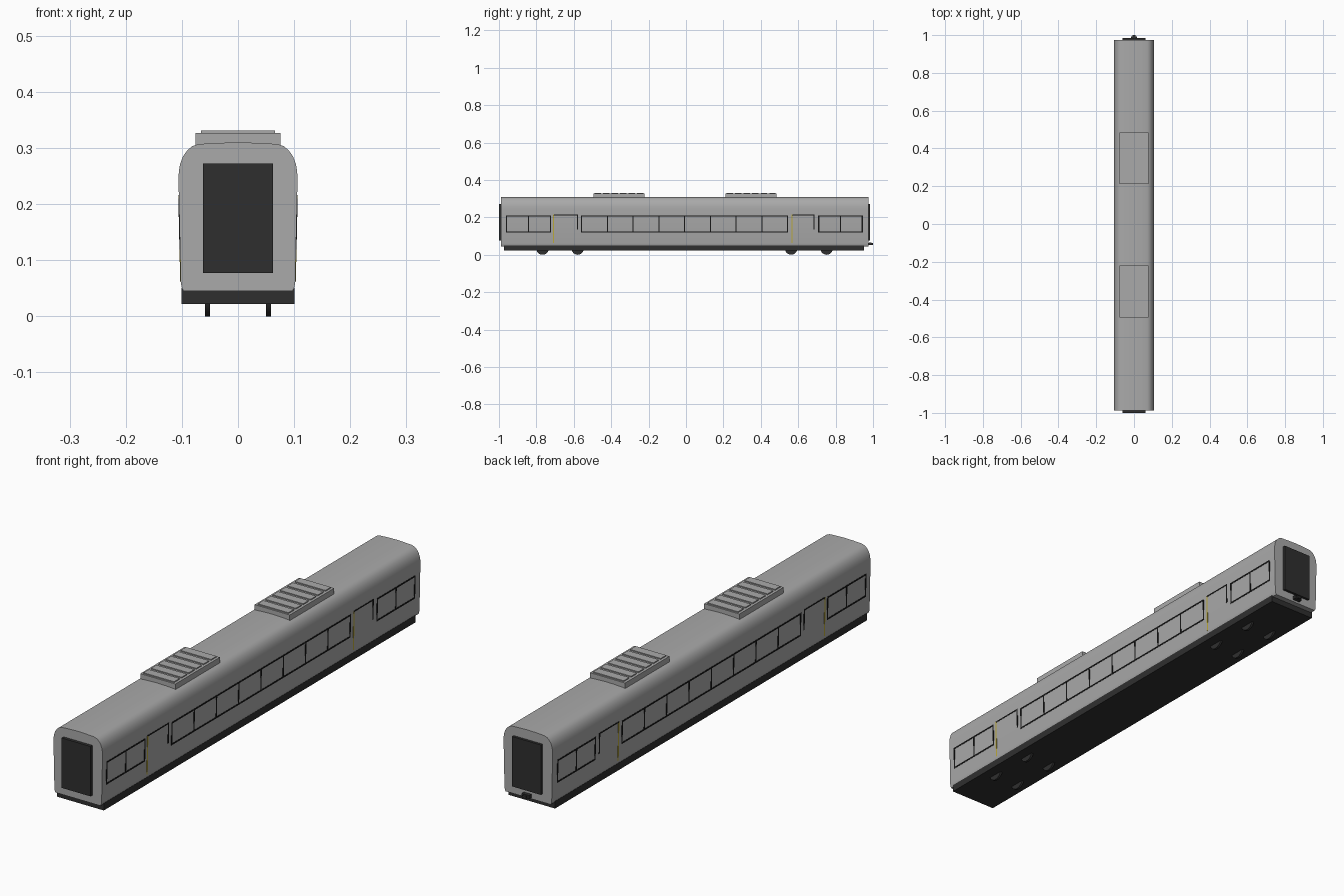
import bpy, bmesh, math

if "Cube" in bpy.data.objects:
    bpy.data.objects.remove(bpy.data.objects["Cube"])


def material(name, color):
    m = bpy.data.materials.new(name)
    m.diffuse_color = (*color, 1)
    m.use_nodes = True
    m.node_tree.nodes["Principled BSDF"].inputs["Base Color"].default_value = m.diffuse_color
    return m


GREY = material("body_grey", (0.40, 0.40, 0.40))
DARK = material("charcoal", (0.028, 0.028, 0.028))
BLACK = material("frame_black", (0.008, 0.008, 0.008))
YELLOW = material("door_yellow", (0.50, 0.40, 0.04))


def finish(name, bm, mat, smooth=False):
    bmesh.ops.recalc_face_normals(bm, faces=bm.faces)
    me = bpy.data.meshes.new(name)
    bm.to_mesh(me)
    bm.free()
    me.materials.append(mat)
    ob = bpy.data.objects.new(name, me)
    bpy.context.collection.objects.link(ob)
    if smooth:
        bpy.context.view_layer.objects.active = ob
        ob.select_set(True)
        bpy.ops.object.shade_smooth_by_angle(angle=math.radians(35))
        ob.select_set(False)
    return ob


def add_prism(bm, ring_a, ring_b):
    """Closed solid between two matching rings of points."""
    a = [bm.verts.new(p) for p in ring_a]
    b = [bm.verts.new(p) for p in ring_b]
    n = len(a)
    for i in range(n):
        j = (i + 1) % n
        bm.faces.new((a[i], a[j], b[j], b[i]))
    bm.faces.new(a[::-1])
    bm.faces.new(b)


def add_box(bm, x0, x1, y0, y1, z0, z1):
    def ring(y):
        return [(x0, y, z0), (x1, y, z0), (x1, y, z1), (x0, y, z1)]
    add_prism(bm, ring(y0), ring(y1))


def box(name, mat, *dims):
    bm = bmesh.new()
    add_box(bm, *dims)
    return finish(name, bm, mat)


def side_x(z):
    return 0.102 + (z - 0.06) / 0.18 * 0.004


def add_strip(bm, y0, y1, z0, z1):
    """Thin strip lying on the leaning side wall, on both sides."""
    for s in (1, -1):
        def ring(y):
            return [(s * (side_x(z) + d), y, z) for z, d in
                    ((z0, -0.003), (z0, 0.001), (z1, 0.001), (z1, -0.003))]
        add_prism(bm, ring(y0), ring(y1))


# Body shell: half profile mirrored and extruded along the length
half = [(0.097, 0.045), (0.100, 0.050), (0.102, 0.06), (0.106, 0.24), (0.1055, 0.258),
        (0.103, 0.272), (0.098, 0.285), (0.091, 0.295), (0.082, 0.303),
        (0.070, 0.307), (0.035, 0.309)]
profile = half + [(0, 0.31)] + [(-x, z) for x, z in reversed(half)]
bm = bmesh.new()
add_prism(bm, [(x, -0.988, z) for x, z in profile],
          [(x, 0.975, z) for x, z in profile])
finish("body_shell", bm, GREY, True)

# Underframe, end gangways and coupler
box("underframe", DARK, -0.101, 0.101, -0.973, 0.953, 0.022, 0.050)
box("front_gangway", DARK, -0.062, 0.062, -1.0, -0.98, 0.077, 0.272)
box("back_gangway", DARK, -0.062, 0.062, 0.97, 0.985, 0.077, 0.272)
box("coupler_bar", DARK, -0.008, 0.008, 0.94, 1.0, 0.053, 0.063)
box("coupler_head", DARK, -0.016, 0.016, 0.978, 0.992, 0.051, 0.065)

# Window frames: rails and dividers
T = 0.003
Z0, Z1 = 0.122, 0.207
groups = [[-0.96, -0.842, -0.725],
          [-0.558 + 0.1377 * i for i in range(9)],
          [0.71, 0.826, 0.942]]
bm = bmesh.new()
for g in groups:
    for z in (Z0, Z1):
        add_strip(bm, g[0] - T, g[-1] + T, z - T, z + T)
    for y in g:
        add_strip(bm, y - T, y + T, Z0, Z1)
finish("window_frames", bm, BLACK)

# Door outlines: black top and back edge, yellow front edge
black, yellow = bmesh.new(), bmesh.new()
for y0, y1 in ((-0.708, -0.58), (0.566, 0.684)):
    add_strip(black, y0, y1 + T, 0.211, 0.216)
    add_strip(black, y1 - T, y1 + T, 0.135, 0.213)
    add_strip(yellow, y0 - T, y0 + T, 0.062, 0.214)
finish("door_frames", black, BLACK)
finish("door_handrails", yellow, YELLOW)

# Roof cooling units with cross slats
for label, y0, y1 in (("front", -0.495, -0.221), ("back", 0.211, 0.485)):
    box(label + "_roof_unit", GREY, -0.076, 0.076, y0, y1, 0.296, 0.327)
    bm = bmesh.new()
    n = 6
    step = (y1 - y0) / n
    for i in range(n):
        a = y0 + i * step
        add_box(bm, -0.066, 0.066, a + 0.006, a + step - 0.006, 0.326, 0.331)
    finish(label + "_roof_slats", bm, GREY)

# Wheels
R = 0.033
bm = bmesh.new()
for y in (-0.767, -0.579, 0.562, 0.752):
    for s in (1, -1):
        def ring(x):
            return [(x, y + R * math.cos(math.tau * i / 24),
                     R + R * math.sin(math.tau * i / 24)) for i in range(24)]
        add_prism(bm, ring(s * 0.050), ring(s * 0.059))
finish("wheels", bm, DARK, True)
